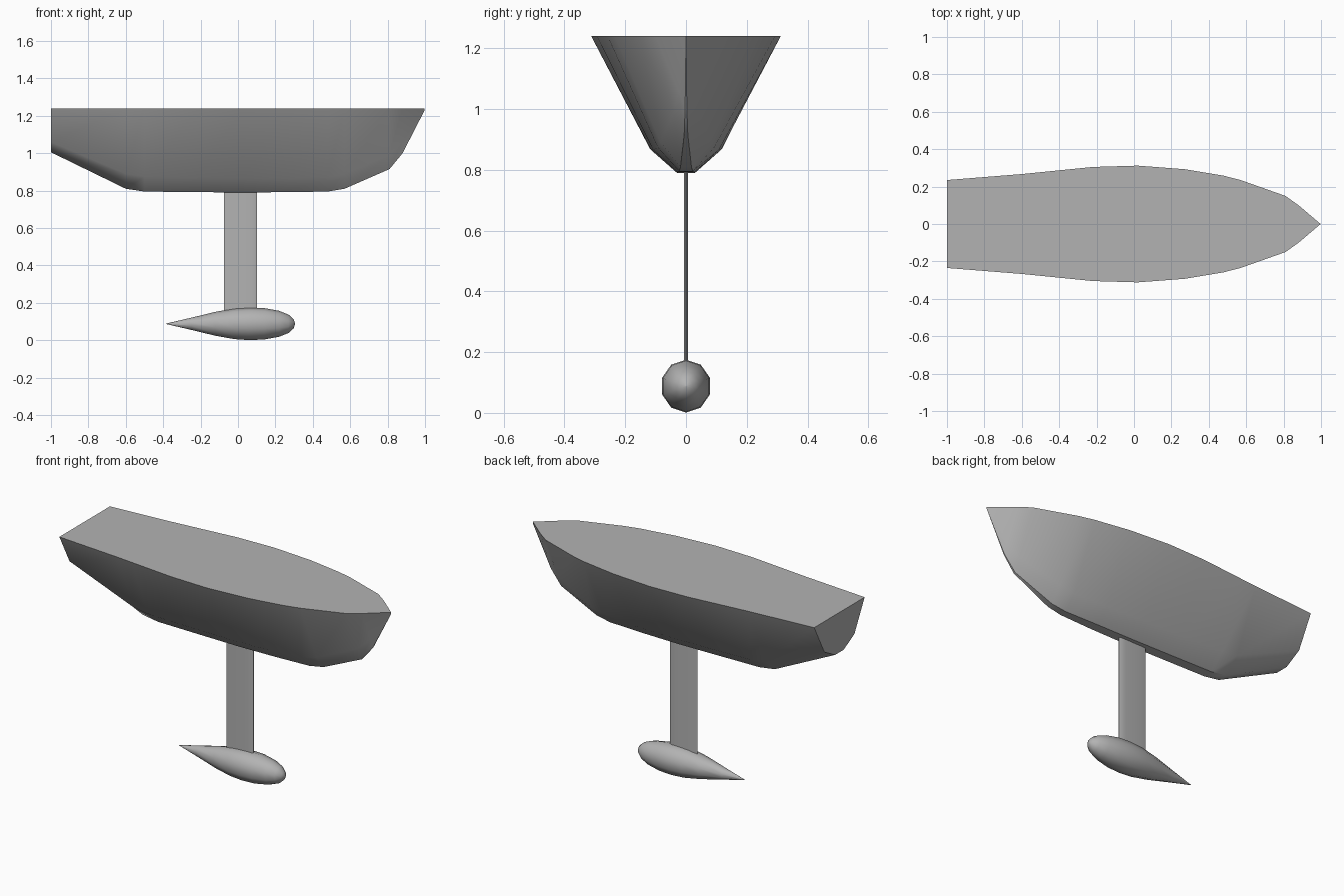
import bpy, bmesh, math

cube = bpy.data.objects.get("Cube")
if cube:
    bpy.data.objects.remove(cube)

grey = bpy.data.materials.new("plain grey")
grey.use_nodes = True
grey.diffuse_color = (0.45, 0.45, 0.45, 1)
grey.node_tree.nodes["Principled BSDF"].inputs["Base Color"].default_value = grey.diffuse_color


def loft(name, rings, smooth=40):
    """Skin closed rings of equal length and cap both ends."""
    bm = bmesh.new()
    loops = [[bm.verts.new(p) for p in ring] for ring in rings]
    count = len(loops[0])
    for a, b in zip(loops, loops[1:]):
        for i in range(count):
            j = (i + 1) % count
            bm.faces.new((a[i], a[j], b[j], b[i]))
    bm.faces.new(loops[0])
    bm.faces.new(loops[-1])
    bmesh.ops.remove_doubles(bm, verts=bm.verts, dist=0.0005)
    bmesh.ops.recalc_face_normals(bm, faces=bm.faces)
    mesh = bpy.data.meshes.new(name)
    bm.to_mesh(mesh)
    bm.free()
    obj = bpy.data.objects.new(name, mesh)
    bpy.context.collection.objects.link(obj)
    mesh.materials.append(grey)
    bpy.ops.object.select_all(action='DESELECT')
    obj.select_set(True)
    bpy.context.view_layer.objects.active = obj
    bpy.ops.object.shade_smooth_by_angle(angle=math.radians(smooth))
    return obj


# Hull: x, deck half width, chine half width, chine height, keel half width, keel height
deck = 1.24
stations = [
    (-1.0, .235, .14, 1.06, .04, 1.005),
    (-.6, .267, .12, .89, .03, .81),
    (-.5, .277, .12, .875, .03, .795),
    (-.22, .305, .118, .868, .03, .792),
    (.02, .312, .115, .865, .03, .79),
    (.27, .293, .108, .865, .028, .792),
    (.48, .258, .092, .872, .022, .795),
    (.57, .235, .084, .89, .018, .81),
    (.81, .15, .04, .99, .006, .915),
    (.88, .1, .024, 1.06, .003, 1.0),
    (.998, 0, 0, 1.235, 0, 1.23),
]
hull_rings = []
for x, w, cw, cz, kw, kz in stations:
    half = [(w, deck), (cw, cz), (kw, kz)]
    ring = half + [(-y, z) for y, z in reversed(half)]
    hull_rings.append([(x, y, z) for y, z in ring])
loft("hull", hull_rings)

# Keel fin: thin plate with a tapered leading and trailing edge
outline = [(-.075, .002), (-.05, .005), (.06, .007), (.09, .006), (.102, .002)]
outline += [(x, -y) for x, y in reversed(outline)]
loft("keel_fin", [[(x, y, z) for x, y in outline] for z in (.13, .81)], 30)

# Ballast bulb: faceted teardrop, tail pointing aft
profile = [(-.385, .001), (-.25, .031), (-.12, .061), (-.02, .078), (.06, .083),
           (.14, .08), (.22, .066), (.27, .047), (.297, .024), (.305, .001)]
bulb_rings = []
for x, r in profile:
    angles = [math.tau * (i + .5) / 10 for i in range(10)]
    bulb_rings.append([(x, r * math.cos(a), .088 + 1.05 * r * math.sin(a)) for a in angles])
loft("ballast_bulb", bulb_rings, 50)
